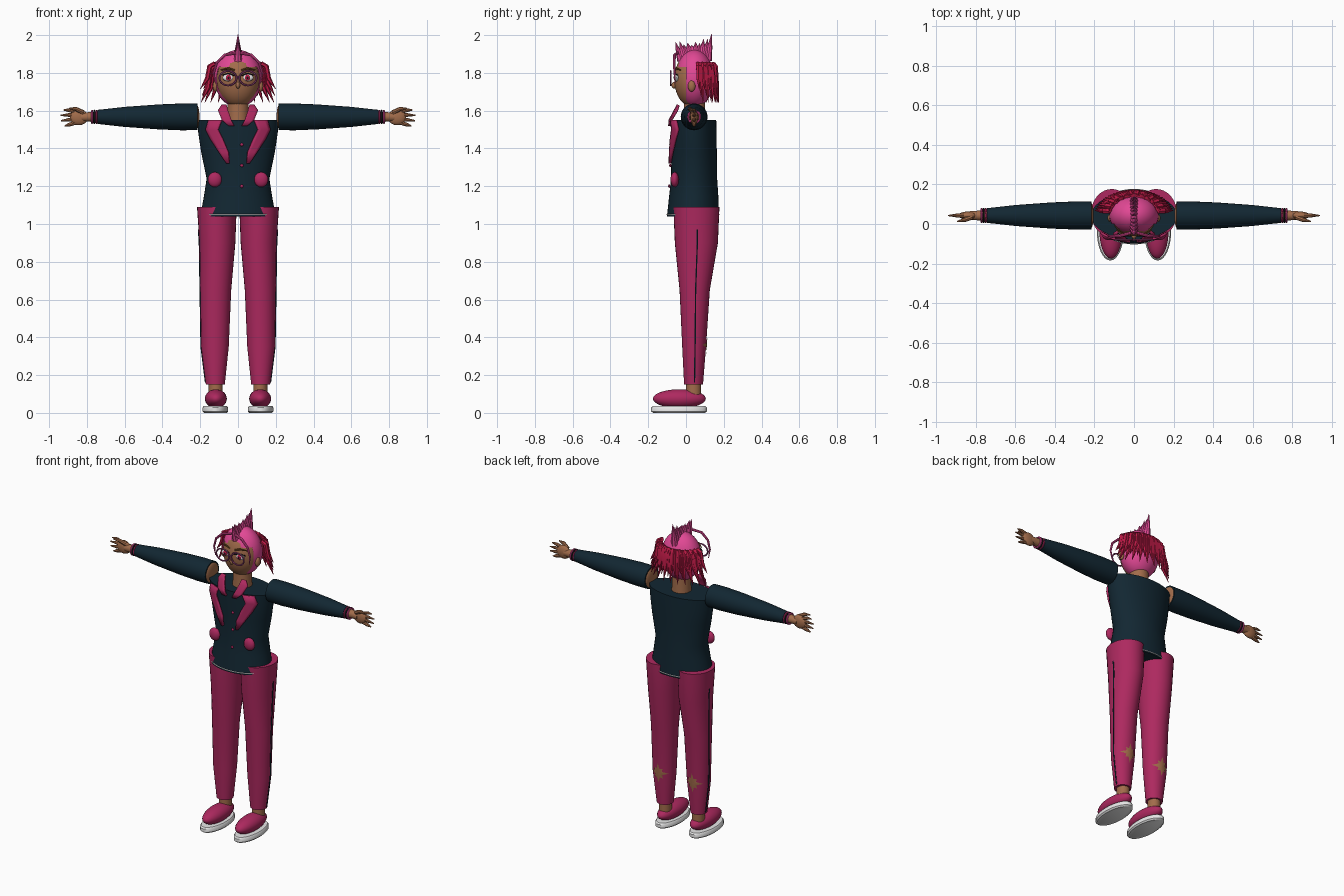
import bpy, bmesh
from math import sin, cos, pi, sqrt
from mathutils import Vector, Matrix

if "Cube" in bpy.data.objects:
    bpy.data.objects.remove(bpy.data.objects["Cube"])


def material(name, r, g, b):
    m = bpy.data.materials.new(name)
    m.use_nodes = True
    m.diffuse_color = (r, g, b, 1)
    m.node_tree.nodes["Principled BSDF"].inputs["Base Color"].default_value = (r, g, b, 1)
    return m


NAVY = material("navy cloth", .006, .02, .032)
CRIMSON = material("crimson cloth", .42, .022, .115)
PINK = material("pink hair", .76, .065, .3)
RED = material("red hair", .5, .01, .06)
SKIN = material("brown skin", .36, .15, .07)
WHITE = material("white rubber", .8, .8, .8)
BLACK = material("black", .008, .008, .01)
PLUM = material("plum frame", .32, .06, .2)
BROWN = material("brow brown", .16, .07, .015)


def finish(bm, name, mat, angle=40):
    bmesh.ops.recalc_face_normals(bm, faces=bm.faces)
    me = bpy.data.meshes.new(name)
    bm.to_mesh(me)
    bm.free()
    me.materials.append(mat)
    ob = bpy.data.objects.new(name, me)
    bpy.context.collection.objects.link(ob)
    bpy.ops.object.select_all(action='DESELECT')
    ob.select_set(True)
    bpy.context.view_layer.objects.active = ob
    bpy.ops.object.shade_smooth_by_angle(angle=angle * pi / 180)
    return ob


def loft(bm, rings, loop=False):
    vs = [[bm.verts.new(p) for p in ring] for ring in rings]
    n = len(vs[0])
    pairs = list(zip(vs, vs[1:])) + ([(vs[-1], vs[0])] if loop else [])
    for a, b in pairs:
        for i in range(n):
            bm.faces.new((a[i], a[(i + 1) % n], b[(i + 1) % n], b[i]))
    if not loop:
        bm.faces.new(vs[0])
        bm.faces.new(vs[-1])


def tube(bm, pts, radii, sides=8, loop=False):
    pts = [Vector(p) for p in pts]
    n, rings = len(pts), []
    for i, p in enumerate(pts):
        a = pts[i - 1] if i or loop else p
        b = pts[(i + 1) % n] if i < n - 1 or loop else p
        t = (b - a).normalized()
        u = t.cross(Vector((0, 1, 0)) if abs(t.y) < .9 else Vector((1, 0, 0))).normalized()
        v = t.cross(u)
        r = radii[i] if isinstance(radii, (list, tuple)) else radii
        rings.append([p + r * (u * cos(2 * pi * k / sides) + v * sin(2 * pi * k / sides)) for k in range(sides)])
    loft(bm, rings, loop)


def ball(bm, c, r, seg=24):
    m = Matrix.Translation(c) @ Matrix.Diagonal((*r, 1))
    bmesh.ops.create_uvsphere(bm, u_segments=seg, v_segments=seg // 2, radius=1, matrix=m)


def ellipse(cx, cy, z, rx, ry, n=32):
    return [Vector((cx + rx * cos(2 * pi * k / n), cy + ry * sin(2 * pi * k / n), z)) for k in range(n)]


def part(name, mat, build, *args, **kw):
    bm = bmesh.new()
    build(bm, *args, **kw)
    return finish(bm, name, mat)


def at(profile, z):
    # linear lookup in rows of height, centre x, centre y, radius x, radius y
    z = max(min(z, profile[0][0]), profile[-1][0])
    for a, b in zip(profile, profile[1:]):
        if z >= b[0]:
            t = (a[0] - z) / (a[0] - b[0])
            return [p + (q - p) * t for p, q in zip(a[1:], b[1:])]


# Jacket body
TORSO = [(1.55, 0, .042, .217, .118), (1.48, 0, .042, .21, .12), (1.38, 0, .043, .195, .12),
         (1.24, 0, .043, .166, .122), (1.15, 0, .041, .18, .13), (1.04, 0, .037, .2, .138)]
LEG = [(1.09, .112, .055, .105, .122), (.9, .109, .055, .095, .114), (.65, .118, .046, .082, .08),
       (.35, .122, .043, .073, .063), (.15, .12, .04, .05, .05)]


def front(x, z):
    _, cy, rx, ry = at(TORSO, z)
    return cy - ry * sqrt(max(0, 1 - (x / rx) ** 2)) + max(0, z - 1.55) * .5


part("jacket_body", NAVY, loft, [ellipse(cx, cy, z, rx, ry, 40) for z, cx, cy, rx, ry in TORSO])
part("jacket_hem", WHITE, tube, ellipse(0, .037, 1.05, .2, .138, 40), .003, 6, True)


# Lapels and collar: strips that follow the chest
def strip(bm, rows, s, cols=5):
    grid = []
    for a, b, z in rows:
        xs = [a + (b - a) * k / (cols - 1) for k in range(cols)]
        grid.append([bm.verts.new((s * x, front(x, z) - .012, z)) for x in xs])
    for p, q in zip(grid, grid[1:]):
        for k in range(cols - 1):
            bm.faces.new((p[k], p[k + 1], q[k + 1], q[k]))


COLLAR = [(.06, .085, 1.63), (.052, .105, 1.6), (.035, .085, 1.55), (.02, .05, 1.52)]
LAPEL = [(.085, .155, 1.55), (.105, .17, 1.5), (.08, .145, 1.45), (.05, .1, 1.38), (.045, .06, 1.32)]
for s, side in ((1, "left"), (-1, "right")):
    for nm, rows in (("collar_", COLLAR), ("lapel_", LAPEL)):
        ob = part(nm + side, CRIMSON, strip, rows, s)
        mod = ob.modifiers.new("thickness", 'SOLIDIFY')
        mod.thickness, mod.offset = .012, 0
    part("pocket_" + side, CRIMSON, ball, (s * .123, -.06, 1.235), (.037, .022, .04))
bm = bmesh.new()
for z in (1.42, 1.31, 1.2):
    ball(bm, (.02, front(.02, z) - .006, z), (.009, .006, .009), 12)
finish(bm, "buttons", CRIMSON)

# Neck and head
part("neck", SKIN, loft, [ellipse(0, .045, z, r, r) for z, r in ((1.5, .062), (1.58, .056), (1.68, .056))])
part("head", SKIN, ball, (0, .035, 1.765), (.112, .097, .146), 40)
part("nose", SKIN, ball, (0, -.063, 1.735), (.012, .014, .018), 12)

# Hair cap, open at the face
bm = bmesh.new()
ball(bm, (0, .045, 1.77), (.125, .103, .152), 40)
for co, no in (((0, 0, 0), (0, 1, 0)), ((0, 0, 1.83), (0, 0, 1))):
    bmesh.ops.bisect_plane(bm, geom=bm.verts[:] + bm.edges[:] + bm.faces[:], plane_co=co, plane_no=no)
gone = [f for f in bm.faces if f.calc_center_median().y < 0 and f.calc_center_median().z < 1.83]
bmesh.ops.delete(bm, geom=gone, context='FACES')
finish(bm, "hair_cap", PINK)

# Crest of spikes along the top
bm = bmesh.new()
N = 10
for i in range(N):
    t = 2 * i / (N - 1) - 1
    y0, y1 = .045 + .07 * t, .04 + .096 * t
    base = 1.755 + .15 * sqrt(1 - ((y0 - .045) / .103) ** 2)
    tip = 1.955 + .03 * t * t + .015 * t + (.006 if i % 2 else -.006)
    tube(bm, [(0, y0, base), (0, (y0 + y1) / 2, (base + tip) / 2), (0, y1, tip)], [.022, .014, .001])
finish(bm, "crest", PINK)

# Red strands hanging round the sides and back
bm = bmesh.new()
N = 34
for i in range(N):
    a = pi * (.06 + .88 * i / (N - 1))
    pts = [(rx * cos(a), .045 + ry * sin(a), z - .012 * (i % 3) * k)
           for k, (rx, ry, z) in enumerate(((.125, .1, 1.85), (.152, .112, 1.835),
                                            (.165, .118, 1.77), (.203, .128, 1.715)))]
    tube(bm, pts, [.012, .014, .013, .001], 6)
finish(bm, "back_strands", RED)

for s, side in ((1, "left"), (-1, "right")):
    # Face details
    part("ear_" + side, SKIN, ball, (s * .12, .03, 1.73), (.014, .02, .03), 16)
    for nm, mat, y, r in (("eye_white_", WHITE, -.05, (.032, .012, .02)), ("iris_", RED, -.057, (.015, .008, .016)),
                          ("pupil_", BLACK, -.061, (.007, .006, .008))):
        part(nm + side, mat, ball, (s * .05, y, 1.775), r, 16)
    part("lash_" + side, BLACK, tube, [(s * .018, -.062, 1.785), (s * .05, -.061, 1.797), (s * .084, -.045, 1.788)], .003, 6)
    part("eyebrow_" + side, BROWN, tube, [(s * .018, -.058, 1.815), (s * .05, -.054, 1.824), (s * .09, -.03, 1.815)],
         [.004, .006, .003], 6)
    rim = [(s * .053 + .045 * cos(2 * pi * k / 28), -.08, 1.772 + .038 * sin(2 * pi * k / 28)) for k in range(28)]
    part("glasses_rim_" + side, PLUM, tube, rim, .005, 6, True)
    # Loose front lock
    lock = [(s * .015, -.045, 1.905), (s * .07, -.06, 1.895), (s * .112, -.063, 1.855),
            (s * .128, -.06, 1.8), (s * .12, -.058, 1.745)]
    part("front_lock_" + side, PINK, tube, lock, [.008, .008, .007, .006, .002])

    # Sleeve, shoulder and bracelets
    arm = ((.215, .07), (.3, .071), (.42, .066), (.6, .053), (.745, .037))
    part("sleeve_" + side, NAVY, tube, [(s * x, .043, 1.567) for x, _ in arm], [r for _, r in arm], 28)
    part("shoulder_" + side, SKIN, ball, (s * .218, .043, 1.567), (.014, .063, .063))
    for k, mat in enumerate((CRIMSON, BLACK, PINK)):
        x = .75 + .011 * k
        ring = [(s * x, .043 + .032 * cos(2 * pi * j / 20), 1.567 + .032 * sin(2 * pi * j / 20)) for j in range(20)]
        part("bracelet_%s_%d" % (side, k + 1), mat, tube, ring, .006, 6, True)

    # Hand
    bm = bmesh.new()
    tube(bm, [(s * .73, .043, 1.567), (s * .79, .043, 1.567), (s * .83, .043, 1.565)], [.03, .025, .022], 14)
    ball(bm, (s * .842, .043, 1.565), (.048, .02, .042))
    for k, reach in enumerate((.925, .94, .938, .918)):
        dz = .028 - .019 * k
        tube(bm, [(s * .86, .043, 1.565 + dz), (s * .895, .043, 1.565 + dz * 1.35), (s * reach, .043, 1.562 + dz * 1.5)],
             [.011, .01, .003])
    tube(bm, [(s * .82, .035, 1.59), (s * .86, .02, 1.61), (s * .895, .012, 1.612)], [.013, .011, .003])
    finish(bm, "hand_" + side, SKIN)

    # Trouser leg with side seam
    part("trouser_leg_" + side, CRIMSON, loft, [ellipse(s * cx, cy, z, rx, ry) for z, cx, cy, rx, ry in LEG])
    seam = [(s * (at(LEG, z)[0] + at(LEG, z)[2]), at(LEG, z)[1] + .005, z) for z in (.97, .9, .65, .35, .16)]
    part("side_seam_" + side, NAVY, tube, seam, .004, 6)

    # Torn patch on the calf, laid over the leg
    bm = bmesh.new()
    rings = []
    for f in (.04, .35, .7, 1):
        ring = []
        for k in range(16):
            a = 2 * pi * k / 16
            r = f * (.058 if k % 4 == 0 else .042 if k % 2 == 0 else .027)
            z = .36 + r * sin(a) * 1.1
            cx, cy, rx, ry = at(LEG, z)
            u = r * cos(a)
            ring.append((s * cx + u, cy + ry * sqrt(1 - (u / rx) ** 2) + .004, z))
        rings.append(ring)
    loft(bm, rings)
    bmesh.ops.delete(bm, geom=[f for f in bm.faces if len(f.verts) > 4 and f.calc_area() > .001], context='FACES_ONLY')
    finish(bm, "torn_patch_" + side, SKIN)

    # Ankle, shoe and sole
    part("ankle_" + side, SKIN, loft, [ellipse(s * .118, .04, z, .037, .04) for z in (.08, .17)])
    part("shoe_" + side, CRIMSON, ball, (s * .117, -.035, .075), (.058, .14, .05), 32)
    sole = ((0, .06, .137), (.008, .068, .148), (.028, .068, .148), (.036, .062, .14))
    part("sole_" + side, WHITE, loft, [ellipse(s * .12, -.037, z, rx, ry) for z, rx, ry in sole])

part("glasses_bridge", PLUM, tube, [(-.01, -.08, 1.775), (0, -.081, 1.78), (.01, -.08, 1.775)], .005, 6)
